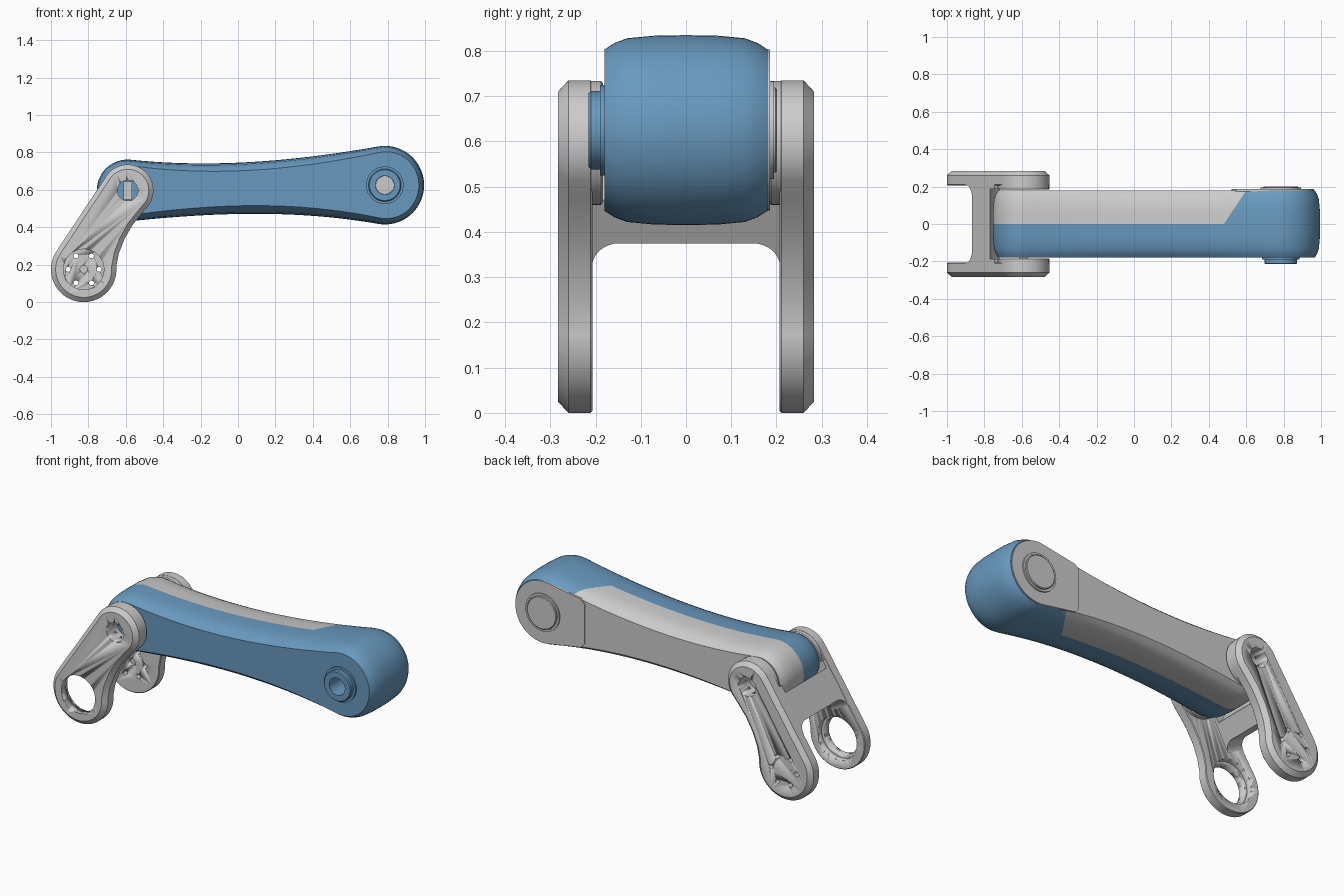
import bpy, bmesh
from math import sin, cos, radians, pi
from mathutils import Vector

if "Cube" in bpy.data.objects:
    bpy.data.objects.remove(bpy.data.objects["Cube"])

BLUE = bpy.data.materials.new("blue")
BLUE.diffuse_color = (0.14, 0.32, 0.52, 1)
BLUE.use_nodes = True
BLUE.node_tree.nodes["Principled BSDF"].inputs["Base Color"].default_value = BLUE.diffuse_color
SMALL, BIG, FOOT = (-0.59, 0.597), (0.785, 0.625), (-0.825, 0.175)


def arc(c, r, a0, a1, n):
    return [(c[0] + r * cos(radians(a0 + (a1 - a0) * i / n)),
             c[1] + r * sin(radians(a0 + (a1 - a0) * i / n))) for i in range(n + 1)]


def bezier(p0, p1, p2, p3, n):
    out = []
    for i in range(1, n):
        t = i / n
        out.append(tuple((1-t)**3*a + 3*t*(1-t)**2*b + 3*t*t*(1-t)*c + t**3*d
                         for a, b, c, d in zip(p0, p1, p2, p3)))
    return out


def inset(pts, d):
    """Move a counter-clockwise outline inwards; d is a function of x."""
    out = []
    for i, p in enumerate(pts):
        t = (Vector(pts[(i + 1) % len(pts)]) - Vector(pts[i - 1])).normalized()
        out.append((p[0] - t.y * d(p[0]), p[1] + t.x * d(p[0])))
    return out


def smooth(ob):
    bpy.ops.object.select_all(action='DESELECT')
    ob.select_set(True)
    bpy.context.view_layer.objects.active = ob
    bpy.ops.object.shade_smooth_by_angle(angle=radians(30))


def loft(name, rings, mat=None, closed=False):
    """Skin a list of rings of 3D points, capped unless closed into a tube."""
    bm = bmesh.new()
    vs = [[bm.verts.new(p) for p in r] for r in rings]
    n = len(rings[0])
    for a, b in zip(vs, vs[1:] + ([vs[0]] if closed else [])):
        for i in range(n):
            bm.faces.new((a[i], a[(i + 1) % n], b[(i + 1) % n], b[i]))
    if not closed:
        bm.faces.new(vs[0])
        bm.faces.new(vs[-1])
    bmesh.ops.recalc_face_normals(bm, faces=bm.faces)
    me = bpy.data.meshes.new(name)
    bm.to_mesh(me)
    bm.free()
    ob = bpy.data.objects.new(name, me)
    bpy.context.collection.objects.link(ob)
    if mat:
        me.materials.append(mat)
    smooth(ob)
    return ob


def at_y(pts, y):
    return [(x, y, z) for x, z in pts]


def lathe(name, c, profile, mat=None, closed=False, n=64):
    return loft(name, [at_y(arc(c, r, 0, 360 - 360 / n, n - 1), y) for r, y in profile], mat, closed)


def cut(ob, cutter):
    m = ob.modifiers.new("cut", 'BOOLEAN')
    m.operation, m.object, m.solver = 'DIFFERENCE', cutter, 'EXACT'
    bpy.context.view_layer.objects.active = ob
    bpy.ops.object.modifier_apply(modifier=m.name)
    bpy.data.objects.remove(cutter)


# Main link body
left = arc(SMALL, 0.165, 84, 276, 32)
right = arc(BIG, 0.21, -100, 100, 36)


def waist(p0, p3, s0, s3):
    h = (p3[0] - p0[0]) / 3
    return bezier(p0, (p0[0] + h, p0[1] + h * s0), (p3[0] - h, p3[1] - h * s3), p3, 24)


outline = (left + waist(left[-1], right[0], 0.105, -0.176) + right
           + waist(left[0], right[-1], -0.105, 0.176)[::-1])


def edge_drop(x):
    t = min(1, max(0, (x + 0.7) / 1.6))
    return 0.028 + 0.016 * sin(pi * t)


half = [(0.0, 0.0), (0.07, 0.04), (0.13, 0.22), (0.158, 0.55), (0.18, 1.0)]
levels = [(-y, f) for y, f in half[:0:-1]] + half
link = loft("link", [at_y(inset(outline, lambda x, f=f: edge_drop(x) * f), y) for y, f in levels])
cut(link, lathe("bore", BIG, [(0.05, -0.3), (0.05, -0.03)]))

# Split the link into the blue shell and the grey back cover
bm = bmesh.new()
bm.from_mesh(link.data)
faces = [f for f in bm.faces if f.calc_center_median().y > 0]
geom = list({g for f in faces for g in list(f.verts) + list(f.edges)}) + faces
bmesh.ops.bisect_plane(bm, geom=geom, plane_co=(0.5, 0.03, 0), plane_no=(0.15, -0.1, 0))
for name, want_grey, mat in (("link_shell", False, BLUE), ("link_back_cover", True, None)):
    part = bm.copy()

    def is_grey(f):
        c = f.calc_center_median()
        return c.y > 0 and 0.15 * c.x - 0.1 * c.y < 0.072
    bmesh.ops.delete(part, geom=[f for f in part.faces if is_grey(f) != want_grey], context='FACES')
    me = bpy.data.meshes.new(name)
    part.to_mesh(me)
    part.free()
    ob = bpy.data.objects.new(name, me)
    bpy.context.collection.objects.link(ob)
    if mat:
        me.materials.append(mat)
    smooth(ob)
bm.free()
bpy.data.objects.remove(link)

# Big-end boss, shaft and back motor cap
lathe("output_boss", BIG, [(0.05, -0.17), (0.1, -0.17), (0.1, -0.19), (0.087, -0.19),
                           (0.087, -0.21), (0.082, -0.215), (0.05, -0.215)], BLUE, True)
lathe("output_shaft", BIG, [(0.049, -0.02), (0.049, -0.1)])
cap = arc(BIG, 0.178, -98, 98, 48) + [(0.545, 0.765), (0.52, 0.74), (0.52, 0.51), (0.545, 0.485)]
loft("motor_cap", [at_y(cap, 0.17), at_y(cap, 0.186)])
lathe("motor_cap_ring", BIG, [(0.108, 0.18), (0.108, 0.194), (0.098, 0.194), (0.098, 0.19),
                              (0.094, 0.19), (0.094, 0.198), (0.09, 0.201)])

# Fork cheeks with pivot bosses
cheek = (arc(FOOT, 0.175, 146, 365, 40)
         + [(-0.637, 0.26), (-0.608, 0.335), (-0.565, 0.41), (-0.515, 0.473)]
         + arc(SMALL, 0.138, -36, 146, 32))
for side, s in (("front", -1), ("back", 1)):
    ob = loft("fork_cheek_" + side, [at_y(inset(cheek, lambda x, d=d: d), s * y) for y, d in
                                     ((0.207, 0.004), (0.211, 0), (0.26, 0), (0.283, 0.025))])
    cut(ob, lathe("pivot_hole", SMALL, [(0.055, s * 0.1), (0.055, s * 0.4)]))
    if s < 0:
        cut(ob, lathe("bearing_hole", FOOT, [(0.108, -0.1), (0.108, -0.4)]))
        cut(ob, lathe("bearing_seat", FOOT, [(0.124, -0.1), (0.124, -0.24)]))
    else:
        for x, z in arc(FOOT, 0.083, 0, 300, 5):
            cut(ob, lathe("screw_hole", (x, z), [(0.013, 0.1), (0.013, 0.4)], n=20))
        cut(ob, lathe("centre_dimple", FOOT, [(0.02, 0.1), (0.02, 0.225)], n=24))
    lathe("fork_boss_" + side, SMALL, [(0.055, s * 0.215), (0.137, s * 0.215), (0.137, s * 0.188),
                                       (0.132, s * 0.184), (0.055, s * 0.184)], closed=True)

# Fork web with filleted corners, cradled around the link end
axis = (Vector(SMALL) - Vector(FOOT)).normalized()


def fork_point(y, s, n):
    return (FOOT[0] + axis.x * s - axis.y * n, y, FOOT[1] + axis.y * s + axis.x * n)


corner = arc((0.147, 0.14), 0.061, 0, 90, 10)
web = ([(0.215, 0.42), (0.215, 0.14)] + corner + [(-y, s) for y, s in corner[::-1]]
       + [(-0.215, 0.14), (-0.215, 0.42)])
fork_web = loft("fork_web", [[fork_point(y, s, 0.05) for y, s in web],
                             [fork_point(y, s, 0.175 - 0.078 * s) for y, s in web]])
cut(fork_web, lathe("cradle", SMALL, [(0.18, -0.187), (0.18, 0.187)]))
smooth(fork_web)

# Keyed pivot bar seen through the front fork hole
bar = [(SMALL[0] + dx, SMALL[1] + dz) for dx, dz in
       ((-0.022, -0.048), (0.022, -0.048), (0.022, 0.048), (-0.022, 0.048))]
loft("pivot_key", [at_y(bar, -0.17), at_y(bar, -0.19)])
